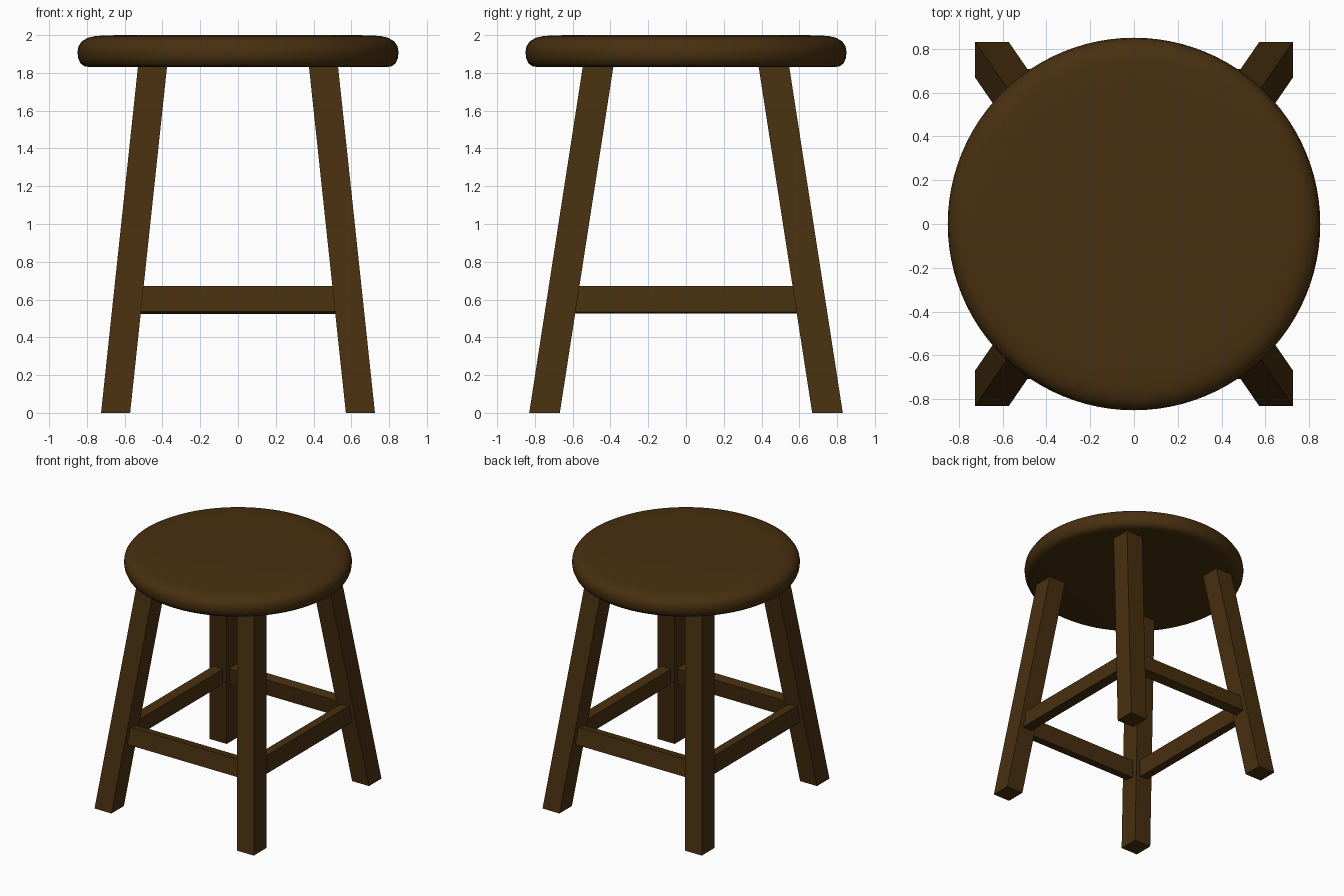
import bpy, bmesh, math
from mathutils import Vector

if "Cube" in bpy.data.objects:
    bpy.data.objects.remove(bpy.data.objects["Cube"])

wood = bpy.data.materials.new("dark brown wood")
wood.diffuse_color = (0.064, 0.029, 0.005, 1)
wood.use_nodes = True
wood.node_tree.nodes["Principled BSDF"].inputs["Base Color"].default_value = wood.diffuse_color


def make(name, bm):
    bmesh.ops.recalc_face_normals(bm, faces=bm.faces[:])
    me = bpy.data.meshes.new(name)
    bm.to_mesh(me)
    bm.free()
    ob = bpy.data.objects.new(name, me)
    bpy.context.collection.objects.link(ob)
    me.materials.append(wood)
    return ob


def hexahedron(name, lower, upper):
    """Solid between two matching quads."""
    bm = bmesh.new()
    a = [bm.verts.new(p) for p in lower]
    b = [bm.verts.new(p) for p in upper]
    bm.faces.new(a)
    bm.faces.new(b)
    for i in range(4):
        j = (i + 1) % 4
        bm.faces.new((a[i], a[j], b[j], b[i]))
    return make(name, bm)


# Seat: a rounded profile turned around z
profile = [(0, 2.0), (0.64, 2.0), (0.75, 1.996), (0.795, 1.986), (0.827, 1.967),
           (0.845, 1.94), (0.85, 1.91), (0.846, 1.877), (0.834, 1.85),
           (0.812, 1.834), (0.77, 1.83), (0, 1.83)]
bm = bmesh.new()
verts = [bm.verts.new((r, 0, z)) for r, z in profile]
edges = [bm.edges.new(p) for p in zip(verts, verts[1:])]
bmesh.ops.spin(bm, geom=verts + edges, cent=(0, 0, 0), axis=(0, 0, 1),
               angle=math.tau, steps=96, use_merge=True)
bmesh.ops.remove_doubles(bm, verts=bm.verts[:], dist=1e-4)
seat = make("seat", bm)
bpy.context.view_layer.objects.active = seat
seat.select_set(True)
bpy.ops.object.shade_smooth_by_angle(angle=math.radians(40))

# Legs: slanted square posts, cut level at floor and seat
HX, HY, TOP = 0.077, 0.081, 1.835


def leg_centre(z):
    t = z / 1.83
    return 0.648 - 0.195 * t, 0.749 - 0.283 * t


def leg_ring(sx, sy, z):
    cx, cy = leg_centre(z)
    return [(sx * cx + i * HX, sy * cy + j * HY, z)
            for i, j in ((-1, -1), (1, -1), (1, 1), (-1, 1))]


for sy, end in ((-1, "front"), (1, "back")):
    for sx, side in ((-1, "left"), (1, "right")):
        hexahedron(f"{end}_{side}_leg", leg_ring(sx, sy, 0), leg_ring(sx, sy, TOP))

# Stretchers: flat rails leaning with the legs
MID, HALF_H, HALF_T = 0.598, 0.069, 0.04
cx, cy = leg_centre(MID)


def stretcher(name, out, dist, length, slope):
    out = Vector(out)
    along = Vector((-out.y, out.x, 0))
    a = math.atan(slope)
    up = Vector((0, 0, math.cos(a))) - out * math.sin(a)
    thick = out * math.cos(a) + Vector((0, 0, math.sin(a)))
    mid = out * dist + Vector((0, 0, MID))
    ring = [mid + thick * (i * HALF_T) + up * (j * HALF_H)
            for i, j in ((-1, -1), (1, -1), (1, 1), (-1, 1))]
    hexahedron(name, [p - along * length for p in ring], [p + along * length for p in ring])


for s, end, side in ((-1, "front", "left"), (1, "back", "right")):
    stretcher(f"{end}_stretcher", (0, s, 0), cy, cx - HX + 0.03, 0.283 / 1.83)
    stretcher(f"{side}_stretcher", (s, 0, 0), cx, cy - HY + 0.03, 0.195 / 1.83)
